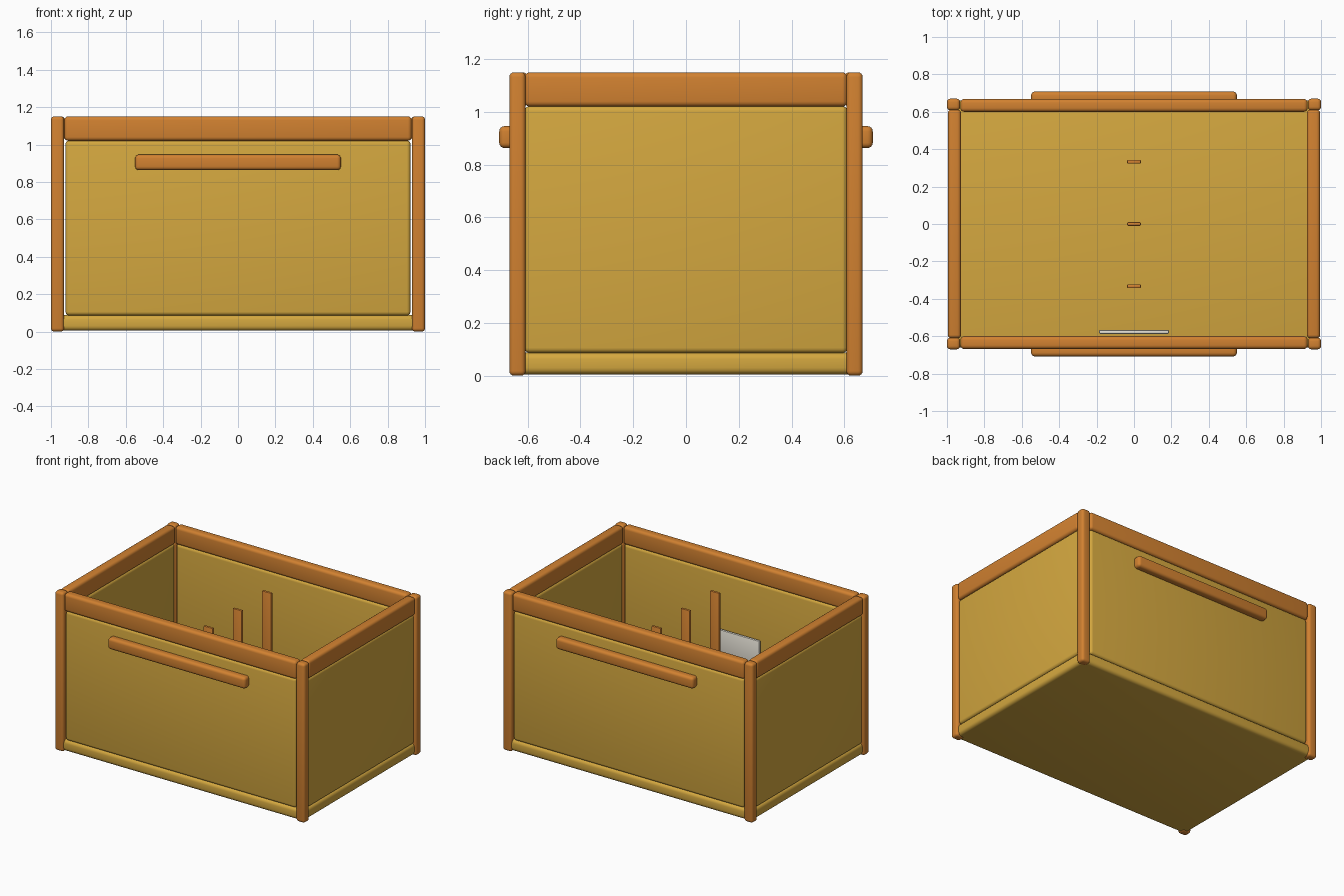
import bpy
import bmesh
from mathutils import Vector

if "Cube" in bpy.data.objects:
    bpy.data.objects.remove(bpy.data.objects["Cube"])


def material(name, colour):
    m = bpy.data.materials.new(name)
    m.diffuse_color = (*colour, 1)
    m.use_nodes = True
    m.node_tree.nodes["Principled BSDF"].inputs["Base Color"].default_value = m.diffuse_color
    return m


YELLOW = material("mustard yellow", (0.66, 0.39, 0.05))
ORANGE = material("burnt orange", (0.64, 0.22, 0.03))
WHITE = material("off white", (0.78, 0.75, 0.67))


def box(name, lo, hi, mat, bevel, segments=4):
    """Rounded box between two opposite corners."""
    lo, hi = Vector(lo), Vector(hi)
    size, centre = hi - lo, (hi + lo) / 2
    bm = bmesh.new()
    bmesh.ops.create_cube(bm, size=1)
    for v in bm.verts:
        v.co = Vector(a * b for a, b in zip(v.co, size))
    bmesh.ops.bevel(bm, geom=bm.edges[:], offset=bevel, segments=segments,
                    profile=0.5, affect='EDGES')
    mesh = bpy.data.meshes.new(name)
    bm.to_mesh(mesh)
    bm.free()
    mesh.materials.append(mat)
    ob = bpy.data.objects.new(name, mesh)
    ob.location = centre
    bpy.context.collection.objects.link(ob)
    bpy.context.view_layer.objects.active = ob
    bpy.ops.object.select_all(action='DESELECT')
    ob.select_set(True)
    bpy.ops.object.shade_smooth_by_angle(angle=0.6)
    return ob


def span(s, a, b):
    """Mirror the interval a..b to the side given by sign s."""
    return sorted((s * a, s * b))


# Floor slab
box("floor", (-0.985, -0.66, 0.005), (0.985, 0.66, 0.088), YELLOW, 0.025)

# Corner posts
for sx in (-1, 1):
    for sy in (-1, 1):
        x0, x1 = span(sx, 0.93, 1.0)
        y0, y1 = span(sy, 0.608, 0.67)
        box("corner_post", (x0, y0, 0.0), (x1, y1, 1.15), ORANGE, 0.018)

# Front and back walls, each with a top rail and a handle
for s, side in ((-1, "front"), (1, "back")):
    y0, y1 = span(s, 0.605, 0.66)
    box(side + "_panel", (-0.922, y0, 0.086), (0.922, y1, 1.022), YELLOW, 0.02)
    y0, y1 = span(s, 0.6, 0.668)
    box(side + "_rail", (-0.928, y0, 1.02), (0.928, y1, 1.15), ORANGE, 0.02)
    y0, y1 = span(s, 0.645, 0.708)
    box(side + "_handle", (-0.55, y0, 0.863), (0.55, y1, 0.946), ORANGE, 0.02)

# Left and right walls with top rails
for s, side in ((-1, "left"), (1, "right")):
    x0, x1 = span(s, 0.93, 0.985)
    box(side + "_panel", (x0, -0.612, 0.086), (x1, 0.612, 1.022), YELLOW, 0.02)
    x0, x1 = span(s, 0.925, 0.995)
    box(side + "_rail", (x0, -0.612, 1.02), (x1, 0.612, 1.15), ORANGE, 0.02)

# Upright strips standing inside along the middle
for y in (-0.333, 0.0, 0.333):
    box("inner_strip", (-0.037, y - 0.01, 0.08), (0.037, y + 0.01, 1.03),
        ORANGE, 0.006, 2)

# Card on the inside of the front wall
box("label_card", (-0.187, -0.587, 0.38), (0.187, -0.567, 0.63), WHITE, 0.006, 2)
